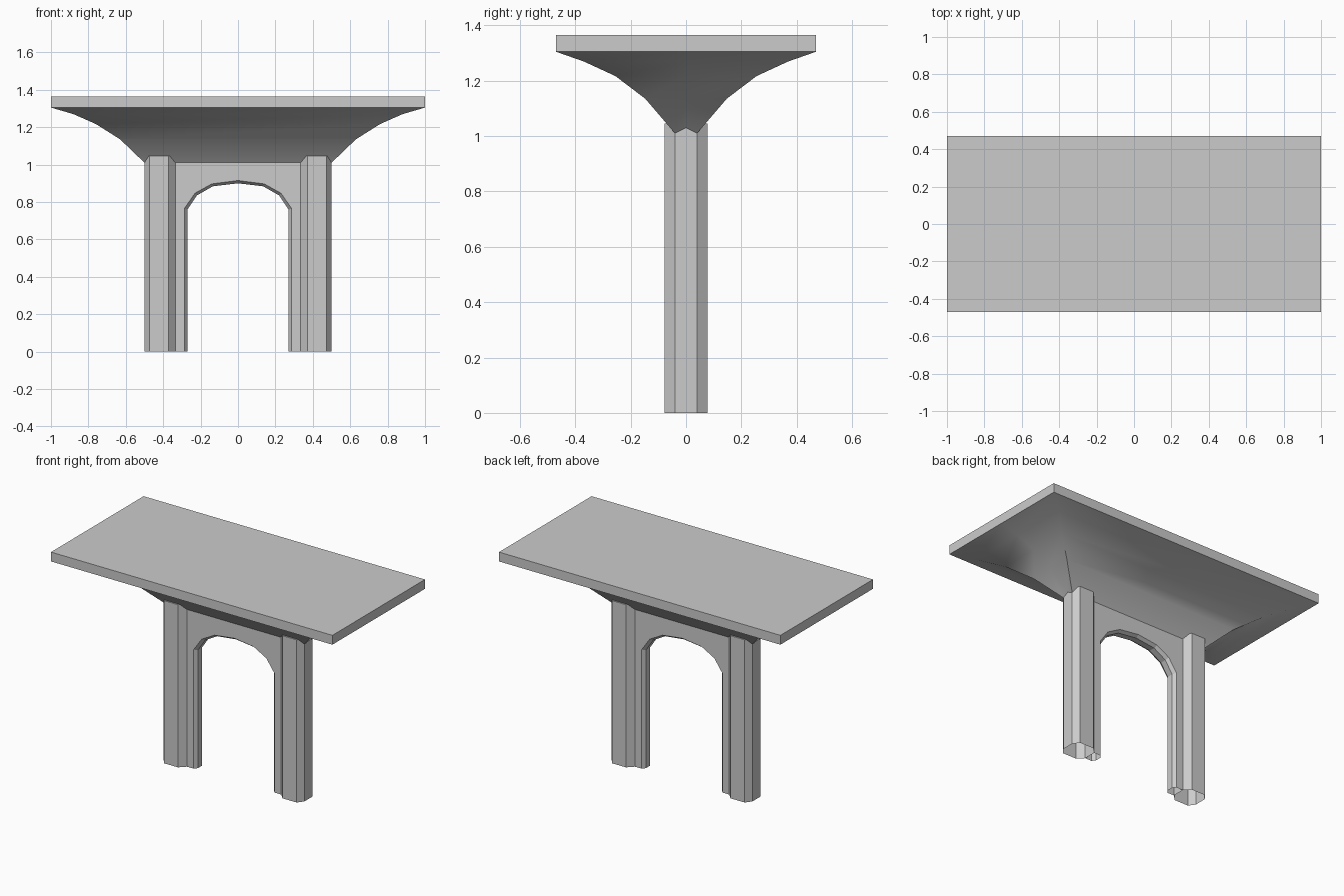
import bpy, bmesh

if "Cube" in bpy.data.objects:
    bpy.data.objects.remove(bpy.data.objects["Cube"])


def add_object(name, verts, faces, smooth=None):
    mesh = bpy.data.meshes.new(name)
    mesh.from_pydata(verts, [], faces)
    bm = bmesh.new()
    bm.from_mesh(mesh)
    bmesh.ops.recalc_face_normals(bm, faces=bm.faces)
    bm.to_mesh(mesh)
    bm.free()
    ob = bpy.data.objects.new(name, mesh)
    bpy.context.collection.objects.link(ob)
    if smooth:
        bpy.ops.object.select_all(action='DESELECT')
        bpy.context.view_layer.objects.active = ob
        ob.select_set(True)
        bpy.ops.object.shade_smooth_by_angle(angle=smooth)
    return ob


def loft(name, rings, closed=True, cap_top=False, smooth=None):
    """Skin quads between rings that have equal point counts."""
    n = len(rings[0])
    verts = [p for r in rings for p in r]
    faces = []
    for k in range(len(rings) - 1):
        for i in range(n if closed else n - 1):
            j = (i + 1) % n
            faces.append((k * n + i, k * n + j, (k + 1) * n + j, (k + 1) * n + i))
    if cap_top:
        top = (len(rings) - 1) * n
        faces.append(tuple(range(top, top + n)))
    return add_object(name, verts, faces, smooth)


def prism(name, outline, z0, z1):
    return loft(name, [[(x, y, z) for x, y in outline] for z in (z0, z1)], cap_top=True)


# Flat slab, open below where the flare joins it
prism("top_slab", [(-1, -.47), (1, -.47), (1, .47), (-1, .47)], 1.305, 1.365)

# Curved flare: half length, half width, height, end-midpoint height
levels = [(.5, .04, 1.01, 1.03), (.63, .147, 1.135, 1.135), (.76, .255, 1.217, 1.217),
          (.88, .37, 1.27, 1.27), (1, .47, 1.305, 1.305)]
loft("flared_support",
     [[(-a, -b, z), (a, -b, z), (a, 0, m), (a, b, z), (-a, b, z), (-a, 0, m)]
      for a, b, z, m in levels], smooth=0.7)

# Eight-sided columns, open at the foot
half = [(.335, .04), (.372, .078), (.472, .078), (.5, .04)]
for side, label in ((-1, "left"), (1, "right")):
    outline = [(side * x, y) for x, y in half]
    outline += [(side * x, -y) for x, y in reversed(half)]
    prism(label + "_column", outline, 0, 1.045)

# Arched wall with a chamfered opening
outer = [(-.335, 0), (-.335, .76), (-.335, 1.01), (-.14, 1.01), (0, 1.01)]
edge = [(-.287, 0), (-.287, .765), (-.23, .847), (-.14, .897), (0, .915)]
inner = [(-.271, 0), (-.271, .758), (-.22, .835), (-.135, .884), (0, .90)]
rails = []
for path, y in ((outer, -.04), (edge, -.04), (inner, -.02),
                (inner, .02), (edge, .04), (outer, .04)):
    full = path + [(-x, z) for x, z in reversed(path[:-1])]
    rails.append([(x, y, z) for x, z in full])
loft("arch_wall", rails, closed=False)
